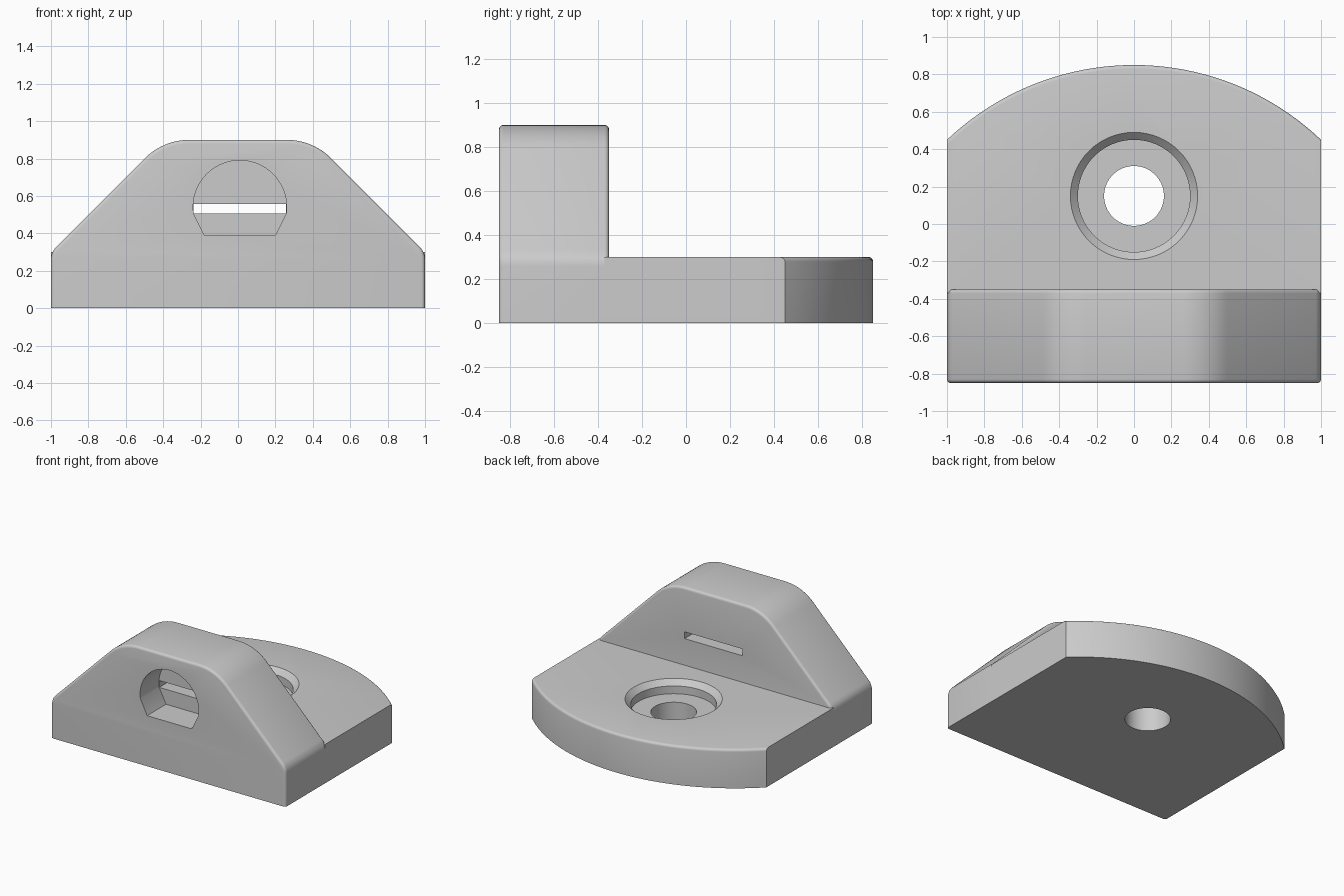
import bpy, bmesh
from math import sin, cos, tan, radians
from mathutils import Vector

if "Cube" in bpy.data.objects:
    bpy.data.objects.remove(bpy.data.objects["Cube"])

grey = bpy.data.materials.new("plain grey")
grey.use_nodes = True
grey.diffuse_color = (0.6, 0.6, 0.6, 1)
grey.node_tree.nodes["Principled BSDF"].inputs["Base Color"].default_value = grey.diffuse_color


def solid(name, rings, rounded=None, size=0.02):
    """Skin matching rings into a closed solid, then round the edges chosen by a rule."""
    bm = bmesh.new()
    loops = [[bm.verts.new(p) for p in ring] for ring in rings]
    for low, high in zip(loops, loops[1:]):
        for i in range(len(low)):
            j = (i + 1) % len(low)
            bm.faces.new((low[i], low[j], high[j], high[i]))
    bm.faces.new(loops[0])
    bm.faces.new(loops[-1])
    bmesh.ops.recalc_face_normals(bm, faces=bm.faces)
    if rounded:
        edges = [e for e in bm.edges if rounded(e.verts[0].co, e.verts[1].co)]
        bmesh.ops.bevel(bm, geom=edges, offset=size, segments=4, profile=0.5, affect='EDGES')
    mesh = bpy.data.meshes.new(name)
    bm.to_mesh(mesh)
    bm.free()
    mesh.materials.append(grey)
    obj = bpy.data.objects.new(name, mesh)
    bpy.context.collection.objects.link(obj)
    return obj


def prism_y(name, outline, y0, y1, rounded=None):
    return solid(name, [[(x, y, z) for x, z in outline] for y in (y0, y1)], rounded)


def arc(cx, cy, r, start, end, steps):
    angles = [radians(start + (end - start) * i / steps) for i in range(steps + 1)]
    return [(cx + r * cos(a), cy + r * sin(a)) for a in angles]


def combine(target, tool, operation):
    mod = target.modifiers.new(operation.title(), 'BOOLEAN')
    mod.operation = operation
    mod.solver = 'EXACT'
    mod.object = tool
    bpy.context.view_layer.objects.active = target
    bpy.ops.object.modifier_apply(modifier=mod.name)
    bpy.data.objects.remove(tool)


# Upright block: sloping shoulders with large top and small lower fillets
FRONT, BACK, BASE = -0.85, -0.35, 0.3
top_r, low_r = 0.34, 0.1
low_t, top_t = low_r * tan(radians(22.5)), top_r * tan(radians(22.5))
half = [(1, 0)]
half += arc(1 - low_r, BASE - low_t, low_r, 0, 45, 6)
half += arc(0.4 - top_t, 0.9 - top_r, top_r, 45, 90, 12)
outline = half + [(-x, z) for x, z in reversed(half)]
bracket = prism_y("mounting_bracket", outline, FRONT, BACK,
                  lambda a, b: abs(a.y - b.y) < 0.001 and max(a.z, b.z) > 0.01)

# Base plate with a bowed rear edge
bow = arc(0, -0.6, 1.45, 46.4, 180 - 46.4, 40)
bow[0], bow[-1] = (1, 0.45), (-1, 0.45)
plan = [(-1, BACK - 0.02), (1, BACK - 0.02)] + bow
plate = solid("base_plate", [[(x, y, z) for x, y in plan] for z in (0, BASE)],
              lambda a, b: min(a.z, b.z) > 0.2 and min(a.y, b.y) > 0.44 and max(a.y, b.y) > 0.46)
combine(bracket, plate, 'UNION')

# Screw hole with a chamfered counterbore
profile = [(0.16, -0.1), (0.16, 0.2), (0.3, 0.2), (0.3, 0.26), (0.34, BASE), (0.34, BASE + 0.05)]
hole = solid("screw_hole_cutter",
             [[(x, y, z) for x, y in arc(0, 0.15, r, 0, 360, 64)[:-1]] for r, z in profile])
combine(bracket, hole, 'DIFFERENCE')

# Domed pocket in the front face, tapering toward its floor
dome = arc(0.01, 0.54, 0.25, -8, 188, 40) + [(-0.18, 0.39), (0.2, 0.39)]
combine(bracket, prism_y("pocket_cutter", dome, FRONT - 0.1, FRONT + 0.23), 'DIFFERENCE')

# Thin slot from the pocket through to the rear
slit = [(-0.237, 0.505), (0.257, 0.505), (0.257, 0.557), (-0.237, 0.557)]
combine(bracket, prism_y("slot_cutter", slit, FRONT + 0.2, BACK + 0.1), 'DIFFERENCE')

# Smooth the curves and keep the machined edges crisp
bpy.ops.object.select_all(action='DESELECT')
bracket.select_set(True)
bpy.context.view_layer.objects.active = bracket
bpy.ops.object.shade_smooth_by_angle(angle=radians(30))
